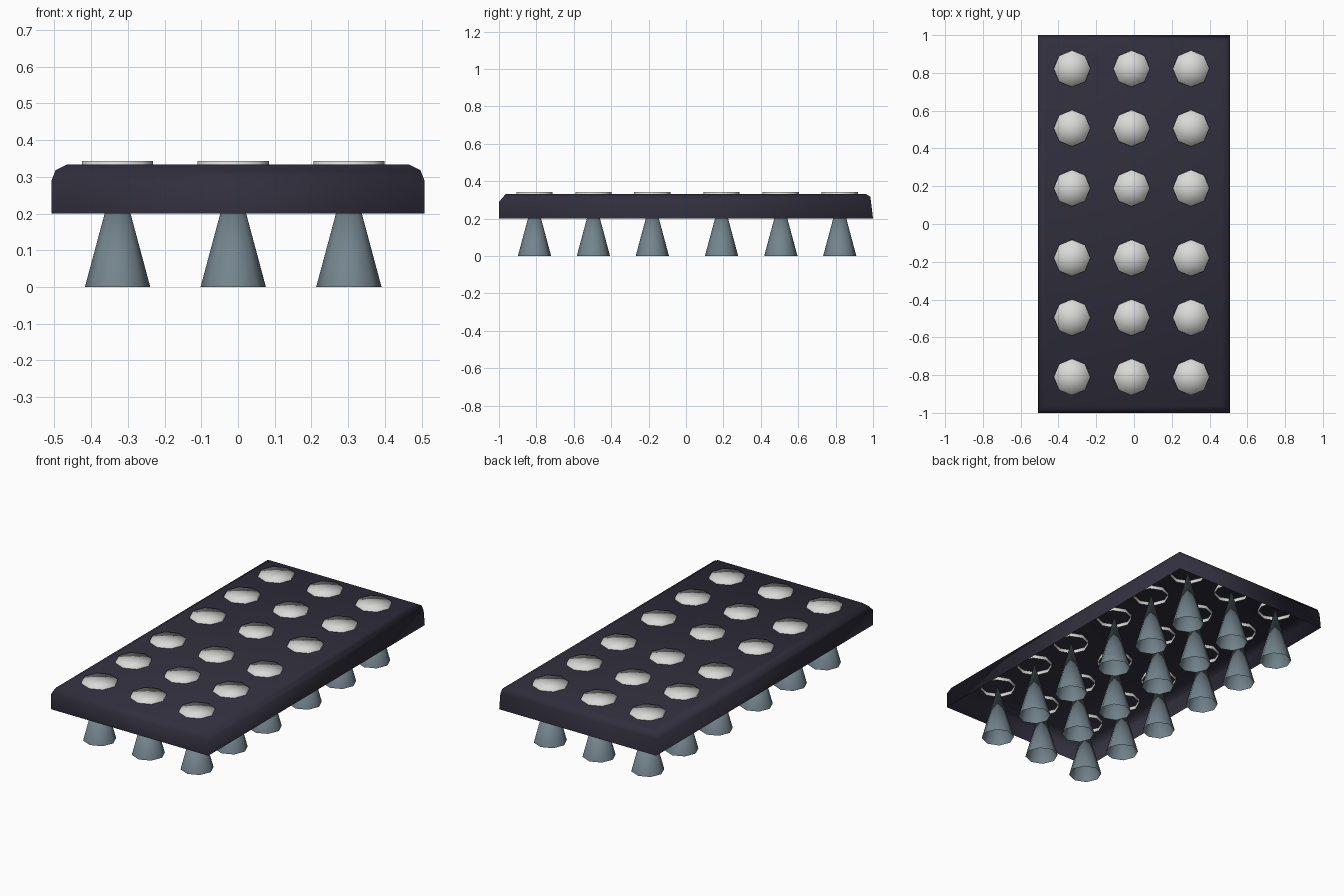
import bpy
import bmesh
from mathutils import Matrix

cube = bpy.data.objects.get("Cube")
if cube:
    bpy.data.objects.remove(cube, do_unlink=True)


def material(name, rgb):
    mat = bpy.data.materials.new(name)
    mat.use_nodes = True
    mat.diffuse_color = (*rgb, 1)
    mat.node_tree.nodes["Principled BSDF"].inputs["Base Color"].default_value = (*rgb, 1)
    return mat


def add_object(name, bm, mat, location=(0, 0, 0)):
    for face in bm.faces:
        face.smooth = True
    mesh = bpy.data.meshes.new(name)
    bm.to_mesh(mesh)
    bm.free()
    mesh.materials.append(mat)
    obj = bpy.data.objects.new(name, mesh)
    obj.location = location
    bpy.context.collection.objects.link(obj)
    return obj


def open_cone(name, radius, top_radius, bottom, top, mat, xy):
    """Faceted cone or disc without its underside."""
    bm = bmesh.new()
    bmesh.ops.create_cone(bm, cap_ends=True, cap_tris=True, segments=SIDES,
                          radius1=radius, radius2=top_radius, depth=top - bottom,
                          matrix=Matrix.Translation((0, 0, (top + bottom) / 2)))
    bmesh.ops.remove_doubles(bm, verts=bm.verts, dist=0.0005)
    bm.normal_update()
    under = [f for f in bm.faces if f.normal.z < -0.9]
    bmesh.ops.delete(bm, geom=under, context='FACES')
    loose = [v for v in bm.verts if not v.link_faces]
    bmesh.ops.delete(bm, geom=loose, context='VERTS')
    return add_object(name, bm, mat, (*xy, 0))


SIDES = 8
dark = material("dark slate violet", (0.030, 0.028, 0.046))
steel = material("blue grey", (0.175, 0.232, 0.268))
pale = material("pale grey", (0.70, 0.70, 0.68))

# Plate: a hollow shell lofted through rectangles (half width, front, back, height)
sections = [(0.508, -1.0, 1.0, 0.20), (0.508, -1.0, 0.989, 0.29),
            (0.497, -0.976, 0.985, 0.318), (0.467, -0.962, 0.96, 0.333)]
bm = bmesh.new()
rings = [[bm.verts.new(p) for p in ((-w, f, z), (w, f, z), (w, b, z), (-w, b, z))]
         for w, f, b, z in sections]
for low, high in zip(rings, rings[1:]):
    for i in range(4):
        j = (i + 1) % 4
        bm.faces.new((low[i], low[j], high[j], high[i]))
bm.faces.new(rings[-1])
add_object("plate", bm, dark)

# Studs on top and conical feet below, in two groups of three rows
for row, y in enumerate((-0.81, -0.495, -0.18, 0.19, 0.507, 0.822)):
    for col, x in enumerate((-0.328, -0.013, 0.302)):
        open_cone(f"stud_{row}_{col}", 0.097, 0.097, 0.312, 0.343, pale, (x, y))
        open_cone(f"foot_{row}_{col}", 0.089, 0, 0, 0.331, steel, (x, y))
